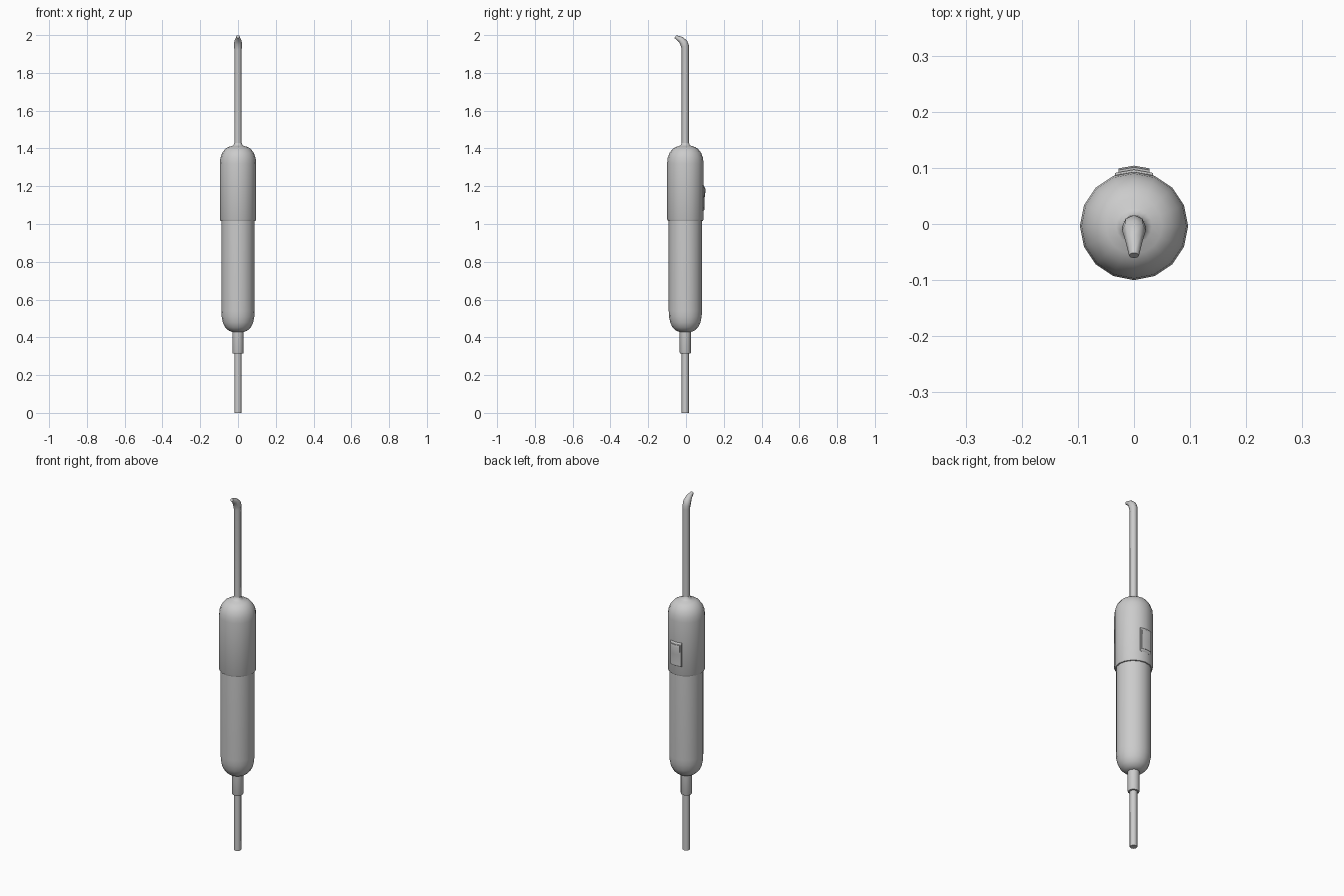
import bpy, bmesh, math
from mathutils import Vector

if "Cube" in bpy.data.objects:
    bpy.data.objects.remove(bpy.data.objects["Cube"])

YC = -0.0035  # axis of the handle


def finish(name, bm, angle=40):
    bmesh.ops.recalc_face_normals(bm, faces=bm.faces[:])
    mesh = bpy.data.meshes.new(name)
    bm.to_mesh(mesh)
    bm.free()
    obj = bpy.data.objects.new(name, mesh)
    bpy.context.collection.objects.link(obj)
    bpy.ops.object.select_all(action='DESELECT')
    obj.select_set(True)
    bpy.context.view_layer.objects.active = obj
    bpy.ops.object.shade_smooth_by_angle(angle=math.radians(angle))
    return obj


def tube(name, rings, sides, angle=40):
    """Loft rings given as (y, z, radius, tilt in degrees towards the front)."""
    bm = bmesh.new()
    loops = []
    for y, z, r, tilt in rings:
        t = math.radians(tilt)
        across = Vector((0, math.cos(t), math.sin(t)))
        loops.append([bm.verts.new(Vector((0, y, z))
                      + Vector((1, 0, 0)) * r * math.cos(2 * math.pi * i / sides)
                      + across * r * math.sin(2 * math.pi * i / sides))
                      for i in range(sides)])
    for a, b in zip(loops, loops[1:]):
        for i in range(sides):
            j = (i + 1) % sides
            bm.faces.new((a[i], a[j], b[j], b[i]))
    bm.faces.new(loops[0][::-1])
    bm.faces.new(loops[-1])
    return finish(name, bm, angle)


def turned(name, profile, sides, angle=40):
    return tube(name, [(YC, z, r, 0) for r, z in profile], sides, angle)


def curved_plate(name, profile, half_width, drop=0.006):
    """Extrude a (y, z) profile over x, bent to follow the round handle."""
    bm = bmesh.new()
    cols = [[bm.verts.new((x, y - (drop if x else 0), z)) for y, z in profile]
            for x in (-half_width, 0, half_width)]
    n = len(profile)
    for a, b in zip(cols, cols[1:]):
        for i in range(n):
            j = (i + 1) % n
            bm.faces.new((a[i], a[j], b[j], b[i]))
    bm.faces.new(cols[0][::-1])
    bm.faces.new(cols[-1])
    return finish(name, bm, 25)


# Cable and its strain relief
turned("cable", [(0.019, 0), (0.019, 0.33)], 8, 50)
turned("strain_relief", [(0.028, 0.315), (0.03, 0.32), (0.03, 0.45)], 12)

# Lower grip with rounded end
turned("lower_grip", [(0.03, 0.428), (0.05, 0.436), (0.068, 0.453), (0.08, 0.478),
                      (0.0865, 0.51), (0.088, 0.54), (0.088, 1.03)], 16)

# Upper housing with rolled lip and domed top
turned("upper_housing", [(0.086, 1.016), (0.093, 1.017), (0.0965, 1.025), (0.0965, 1.32),
                         (0.0935, 1.35), (0.084, 1.376), (0.068, 1.397),
                         (0.05, 1.408), (0.032, 1.413), (0.024, 1.418), (0.019, 1.43)], 16)

# Shaft with bent, tapered tip
tube("shaft_and_tip", [(YC, 1.40, 0.019, 0), (YC, 1.92, 0.019, 0),
                       (-0.005, 1.94, 0.021, 10), (-0.012, 1.96, 0.021, 28),
                       (-0.028, 1.977, 0.016, 50), (-0.056, 1.992, 0.009, 58)], 8, 50)

# Rocker switch: frame plate and rocker
curved_plate("switch_frame", [(0.07, 1.07), (0.093, 1.07), (0.097, 1.076),
                              (0.097, 1.199), (0.093, 1.205), (0.07, 1.205)], 0.034)
curved_plate("switch_rocker", [(0.08, 1.085), (0.099, 1.085), (0.0985, 1.137),
                               (0.104, 1.18), (0.101, 1.192), (0.08, 1.192)], 0.028, 0.005)
